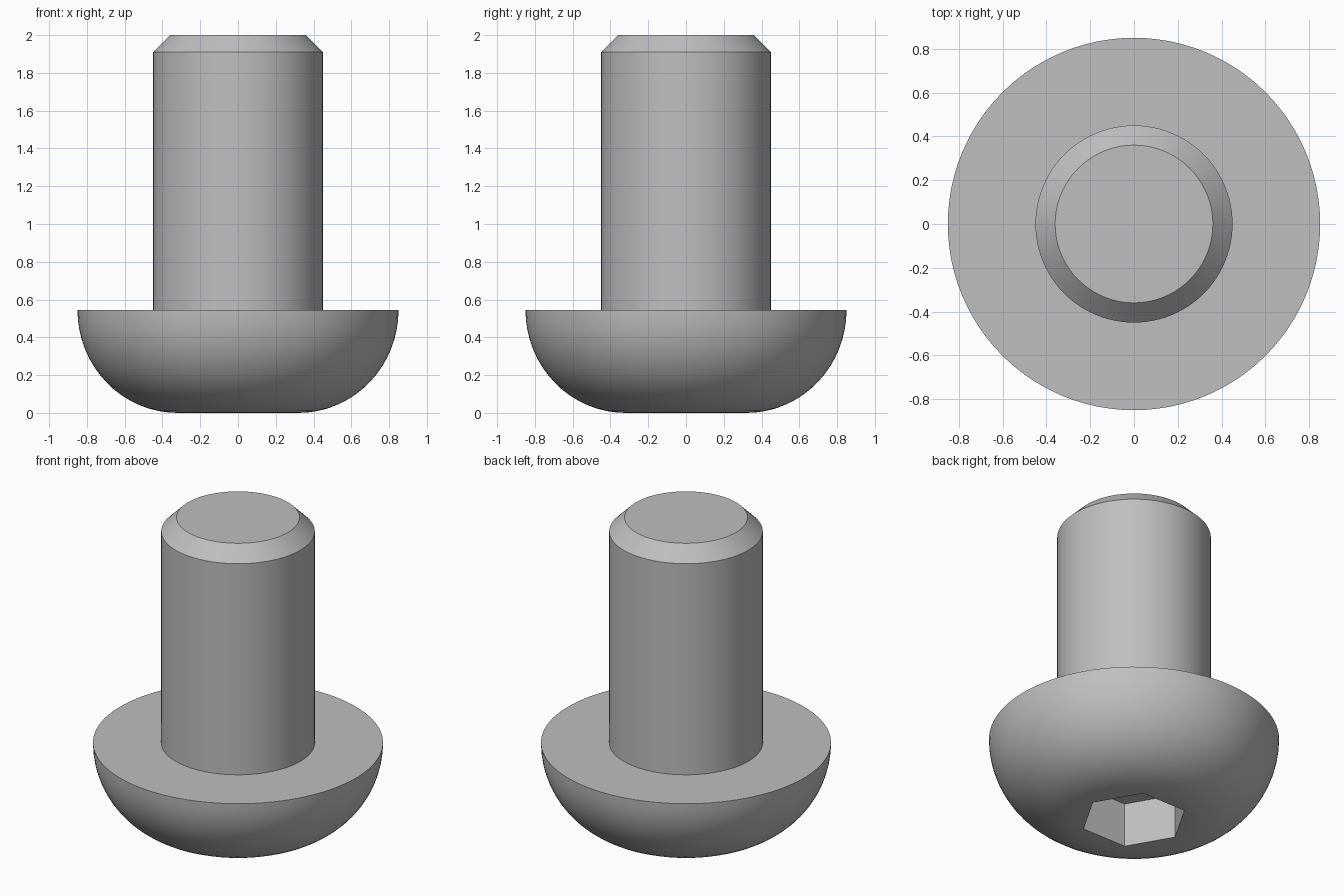
import bpy
import bmesh
from math import sin, cos, pi, radians

SEGMENTS = 96
ARC_STEPS = 16
FLAT_R, HEAD_R, HEAD_H = 0.32, 0.85, 0.545
SHANK_R, TIP_R, CHAMFER_Z, TOP_Z = 0.45, 0.36, 1.91, 2.0
SOCKET_R, SOCKET_DEPTH = 0.314, 0.285

cube = bpy.data.objects.get("Cube")
if cube:
    bpy.data.objects.remove(cube, do_unlink=True)

steel = bpy.data.materials.new("grey_steel")
steel.use_nodes = True
grey = (0.52, 0.52, 0.52, 1)
steel.diffuse_color = grey
steel.node_tree.nodes["Principled BSDF"].inputs["Base Color"].default_value = grey


def add_object(name, bm):
    bmesh.ops.recalc_face_normals(bm, faces=bm.faces)
    mesh = bpy.data.meshes.new(name)
    bm.to_mesh(mesh)
    bm.free()
    mesh.materials.append(steel)
    obj = bpy.data.objects.new(name, mesh)
    bpy.context.collection.objects.link(obj)
    return obj


def lathe(name, profile):
    """Revolve an (r, z) profile about z and cap both ends."""
    bm = bmesh.new()
    rings = []
    for r, z in profile:
        angles = [2 * pi * i / SEGMENTS for i in range(SEGMENTS)]
        rings.append([bm.verts.new((r * cos(a), r * sin(a), z)) for a in angles])
    for low, high in zip(rings, rings[1:]):
        for i in range(SEGMENTS):
            j = (i + 1) % SEGMENTS
            bm.faces.new((low[i], low[j], high[j], high[i]))
    bm.faces.new(rings[0])
    bm.faces.new(rings[-1])
    return add_object(name, bm)


# Rounded head, straight shank and chamfered tip in one profile
profile = []
for i in range(ARC_STEPS + 1):
    a = pi / 2 * i / ARC_STEPS
    profile.append((FLAT_R + (HEAD_R - FLAT_R) * sin(a), HEAD_H * (1 - cos(a))))
profile += [(SHANK_R, HEAD_H), (SHANK_R, CHAMFER_Z), (TIP_R, TOP_Z)]
bolt = lathe("button_head_bolt", profile)

# Hexagonal drive socket cut into the head
bm = bmesh.new()
bmesh.ops.create_cone(bm, cap_ends=True, segments=6, radius1=SOCKET_R,
                      radius2=SOCKET_R, depth=2 * SOCKET_DEPTH)
# Put the corners on the x axis
corner = max(bm.verts, key=lambda v: v.co.x)
if abs(corner.co.y) > SOCKET_R / 4:
    for v in bm.verts:
        x, y = v.co.x, v.co.y
        v.co.x, v.co.y = -y, x
cutter = add_object("socket_cutter", bm)
cutter.hide_render = True

cut = bolt.modifiers.new("hex_socket", "BOOLEAN")
cut.operation = "DIFFERENCE"
cut.solver = "EXACT"
cut.object = cutter

bpy.ops.object.select_all(action="DESELECT")
bolt.select_set(True)
bpy.context.view_layer.objects.active = bolt
bpy.ops.object.modifier_apply(modifier=cut.name)
bpy.data.objects.remove(cutter, do_unlink=True)
bpy.ops.object.shade_smooth_by_angle(angle=radians(30))
